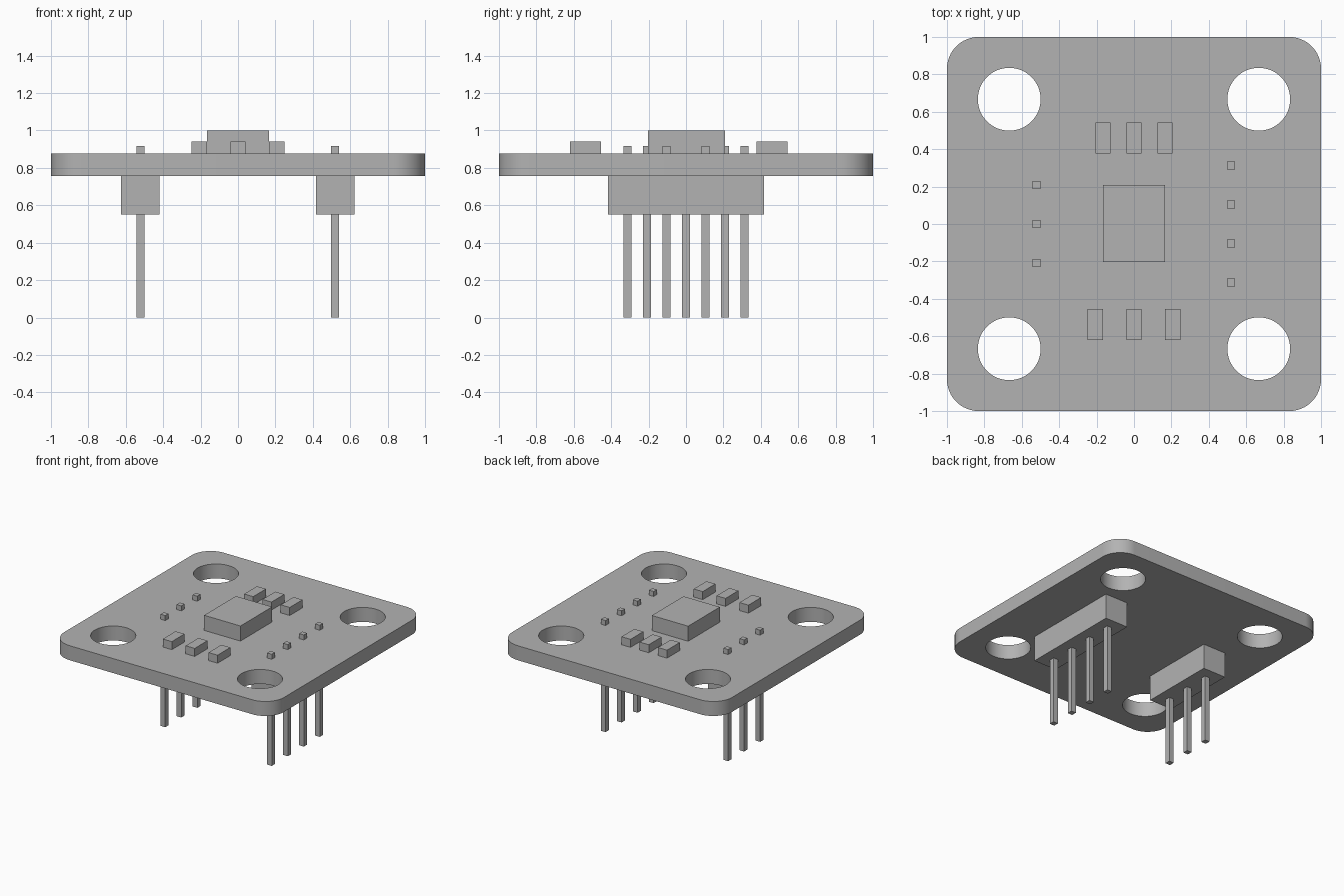
import bpy
import bmesh
from math import cos, sin, pi, radians

default = bpy.data.objects.get("Cube")
if default:
    bpy.data.objects.remove(default, do_unlink=True)

GREY = (0.45, 0.45, 0.45, 1)
grey = bpy.data.materials.new("plain grey")
grey.use_nodes = True
grey.diffuse_color = GREY
grey.node_tree.nodes["Principled BSDF"].inputs["Base Color"].default_value = GREY

BOARD_LOW, BOARD_TOP = 0.757, 0.876


def finish(name, bm):
    mesh = bpy.data.meshes.new(name)
    bm.to_mesh(mesh)
    bm.free()
    mesh.materials.append(grey)
    obj = bpy.data.objects.new(name, mesh)
    bpy.context.collection.objects.link(obj)
    return obj


def box(name, x, y, width, depth, low, high):
    bm = bmesh.new()
    bmesh.ops.create_cube(bm, size=1)
    bmesh.ops.scale(bm, vec=(width, depth, high - low), verts=bm.verts)
    bmesh.ops.translate(bm, vec=(x, y, (low + high) / 2), verts=bm.verts)
    return finish(name, bm)


def arc(cx, cy, radius, start, sweep, steps):
    return [(cx + radius * cos(start + sweep * i / steps),
             cy + radius * sin(start + sweep * i / steps)) for i in range(steps)]


def add_loop(bm, points):
    verts = [bm.verts.new((x, y, BOARD_LOW)) for x, y in points]
    for a, b in zip(verts, verts[1:] + verts[:1]):
        bm.edges.new((a, b))


# Rounded board with four mounting holes
quarters = [(1, 1), (-1, 1), (-1, -1), (1, -1)]
corner, hole_at, hole_radius = 0.17, 0.667, 0.168
bm = bmesh.new()
outline = []
for i, (sx, sy) in enumerate(quarters):
    c = 1 - corner
    outline += arc(sx * c, sy * c, corner, i * pi / 2, pi / 2, 16)
    outline.append((sx * c + corner * cos((i + 1) * pi / 2),
                    sy * c + corner * sin((i + 1) * pi / 2)))
add_loop(bm, outline)
for sx, sy in quarters:
    add_loop(bm, arc(sx * hole_at, sy * hole_at, hole_radius, 0, 2 * pi, 64))
bmesh.ops.triangle_fill(bm, use_beauty=True, use_dissolve=False, edges=bm.edges[:])
top = bmesh.ops.extrude_face_region(bm, geom=bm.faces[:], use_keep_orig=True)
bmesh.ops.translate(bm, vec=(0, 0, BOARD_TOP - BOARD_LOW),
                    verts=[v for v in top["geom"] if isinstance(v, bmesh.types.BMVert)])
bmesh.ops.recalc_face_normals(bm, faces=bm.faces)
board = finish("circuit_board", bm)
bpy.ops.object.select_all(action="DESELECT")
board.select_set(True)
bpy.context.view_layer.objects.active = board
bpy.ops.object.shade_smooth_by_angle(angle=radians(30))

# Main chip
box("main_chip", 0, 0.002, 0.33, 0.412, BOARD_TOP, 1.0)

# Two rows of small surface components
for row, y, spacing in (("back", 0.459, 0.166), ("front", -0.538, 0.208)):
    for i in (-1, 0, 1):
        box(f"{row}_component_{i + 2}", i * spacing, y, 0.082, 0.166, BOARD_TOP, 0.942)

# Pin headers under the board, with pins reaching through it
PITCH = 0.208
for side, x, count in (("left", 0.519, 4), ("right", -0.522, 3)):
    box(f"{side}_header", x, 0, 0.206, count * PITCH, 0.55, BOARD_LOW)
    for i in range(count):
        y = (i - (count - 1) / 2) * PITCH
        box(f"{side}_pin_{i + 1}", x, y, 0.042, 0.042, 0, 0.917)
